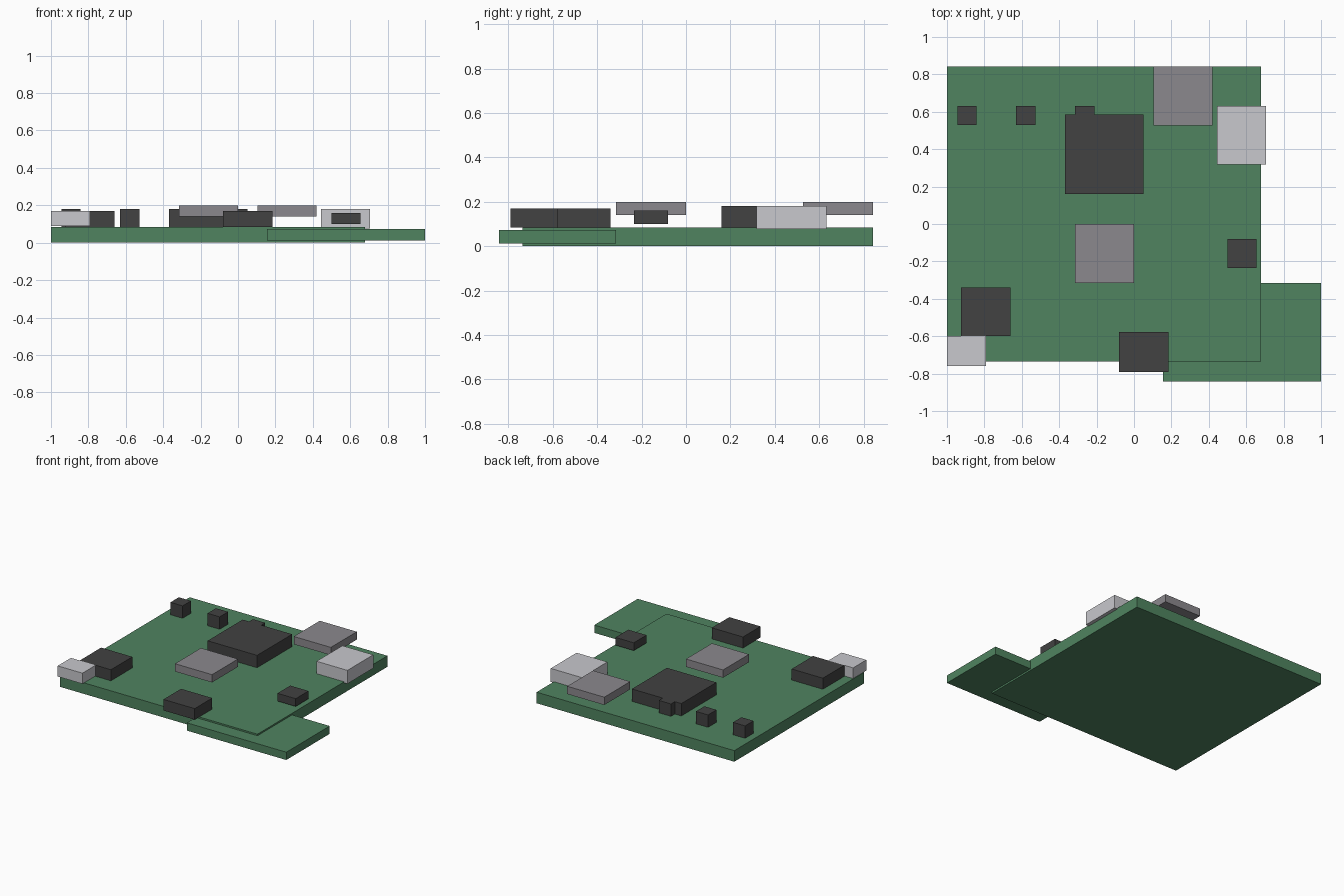
import bpy
from mathutils import Vector

cube = bpy.data.objects.get("Cube")
if cube:
    bpy.data.objects.remove(cube, do_unlink=True)


def material(name, color):
    mat = bpy.data.materials.new(name)
    mat.use_nodes = True
    rgba = (*color, 1.0)
    mat.diffuse_color = rgba
    mat.node_tree.nodes["Principled BSDF"].inputs["Base Color"].default_value = rgba
    return mat


green = material("board green", (0.08, 0.23, 0.117))
black = material("chip black", (0.054, 0.054, 0.054))
grey = material("metal grey", (0.26, 0.25, 0.27))
silver = material("connector silver", (0.58, 0.58, 0.61))


def box(name, mat, x, y, z):
    """Flat-faced box from its (min, max) range on each axis."""
    low, high = (Vector(corner) for corner in zip(x, y, z))
    bpy.ops.mesh.primitive_cube_add(size=1, location=(low + high) / 2)
    obj = bpy.context.object
    obj.name = name
    obj.scale = high - low
    bpy.ops.object.transform_apply(location=False, rotation=False, scale=True)
    obj.data.materials.append(mat)
    return obj


# Main board and the thinner board that sticks out at the front left corner
box("main_board", green, (-1, 0.68), (-0.735, 0.842), (0, 0.085))
box("side_board", green, (0.155, 1), (-0.842, -0.315), (0.013, 0.073))

# Chips
box("processor", black, (-0.37, 0.05), (0.16, 0.585), (0.083, 0.18))
box("left_chip", black, (0.5, 0.655), (-0.235, -0.08), (0.1, 0.16))
box("right_chip", black, (-0.925, -0.66), (-0.6, -0.34), (0.085, 0.17))
box("front_chip", black, (-0.08, 0.185), (-0.79, -0.577), (0.085, 0.17))

# Row of small capacitors along the back
for i, x in enumerate((-0.945, -0.63, -0.315)):
    box(f"capacitor_{i + 1}", black, (x, x + 0.103), (0.53, 0.632), (0.083, 0.18))

# Raised metal plates
box("centre_plate", grey, (-0.315, 0), (-0.315, 0), (0.14, 0.2))
box("back_plate", grey, (0.105, 0.42), (0.527, 0.842), (0.14, 0.2))

# Connectors at the board edges
box("side_connector", silver, (0.445, 0.707), (0.318, 0.632), (0.077, 0.18))
box("front_connector", silver, (-1, -0.79), (-0.76, -0.6), (0.088, 0.17))
